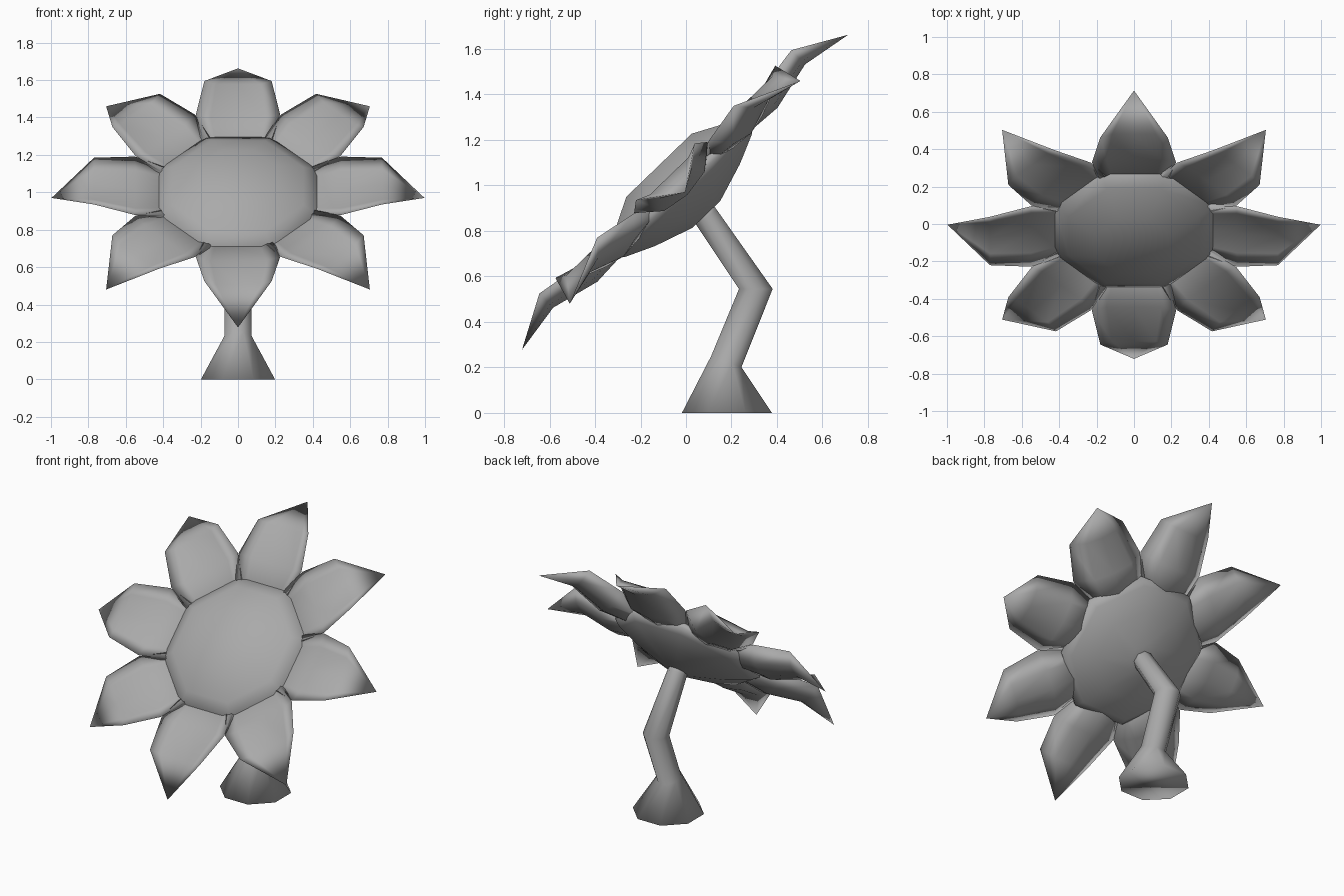
import bpy, bmesh, math
from mathutils import Matrix, Vector

if "Cube" in bpy.data.objects:
    bpy.data.objects.remove(bpy.data.objects["Cube"], do_unlink=True)

grey = bpy.data.materials.new("plain_grey")
grey.use_nodes = True
COLOUR = (0.4, 0.4, 0.4, 1)
grey.diffuse_color = COLOUR
grey.node_tree.nodes["Principled BSDF"].inputs["Base Color"].default_value = COLOUR

# The flower head leans forward: local z is its facing direction
HEAD = Matrix.Translation((0, -0.004, 0.97)) @ Matrix.Rotation(math.radians(44), 4, 'X')


def loft(name, rings, matrix):
    """Skin a list of equal-length point rings; a ring of one point is a tip."""
    bm = bmesh.new()
    loops = [[bm.verts.new(matrix @ Vector(p)) for p in ring] for ring in rings]
    for a, b in zip(loops, loops[1:]):
        n = len(a)
        for i in range(n):
            j = (i + 1) % n
            if len(b) == 1:
                bm.faces.new((a[i], a[j], b[0]))
            else:
                bm.faces.new((a[i], a[j], b[j], b[i]))
    for end in (loops[0], loops[-1]):
        if len(end) > 2:
            bm.faces.new(end)
    bmesh.ops.recalc_face_normals(bm, faces=bm.faces)
    for face in bm.faces:
        face.smooth = True
    mesh = bpy.data.meshes.new(name)
    bm.to_mesh(mesh)
    bm.free()
    mesh.materials.append(grey)
    bpy.context.collection.objects.link(bpy.data.objects.new(name, mesh))


def octagon(apothem):
    """Eight corners with flat sides facing the axes."""
    radius = apothem / math.cos(math.pi / 8)
    return [(radius * math.cos((i + 0.5) * math.tau / 8),
             radius * math.sin((i + 0.5) * math.tau / 8)) for i in range(8)]


# Cushioned octagonal flower centre: (flat-to-centre distance, height)
CENTRE = [(0.085, -0.135), (0.26, -0.078), (0.39, -0.02), (0.43, 0.015),
          (0.425, 0.042), (0.35, 0.088), (0.20, 0.165)]
loft("flower_centre", [[(x, y, h) for x, y in octagon(d)] for d, h in CENTRE], HEAD)

# Petals: (distance out, half width, rim height, hollow height, back height)
PETAL = [(0.30, 0.16, 0.03, 0.025, 0.0),
         (0.55, 0.225, 0.09, 0.065, -0.015),
         (0.77, 0.18, 0.125, 0.10, 0.038)]
petal_rings = [[(r, -w, rim), (r, -0.65 * w, hollow), (r, 0, hollow), (r, 0.65 * w, hollow),
                (r, w, rim), (r, 0.55 * w, back + 0.02), (r, 0, back), (r, -0.55 * w, back + 0.02)]
               for r, w, rim, hollow, back in PETAL]
petal_rings.append([(0.997, 0, 0)])
for k in range(8):
    loft(f"petal_{k + 1}", petal_rings, HEAD @ Matrix.Rotation(k * math.tau / 8, 4, 'Z'))

# Bent stem with flared foot: (y, z, apothem, tilt in degrees)
STEM = [(0.18, 0.0, 0.198, 0), (0.177, 0.225, 0.071, -20),
        (0.307, 0.545, 0.074, 0), (0.09, 0.86, 0.056, 35), (0.06, 0.905, 0.056, 35)]
stem_rings = []
for y, z, apothem, tilt in STEM:
    place = Matrix.Translation((0, y, z)) @ Matrix.Rotation(math.radians(tilt), 4, 'X')
    stem_rings.append([place @ Vector((px, py, 0)) for px, py in octagon(apothem)])
loft("stem", stem_rings, Matrix.Identity(4))
